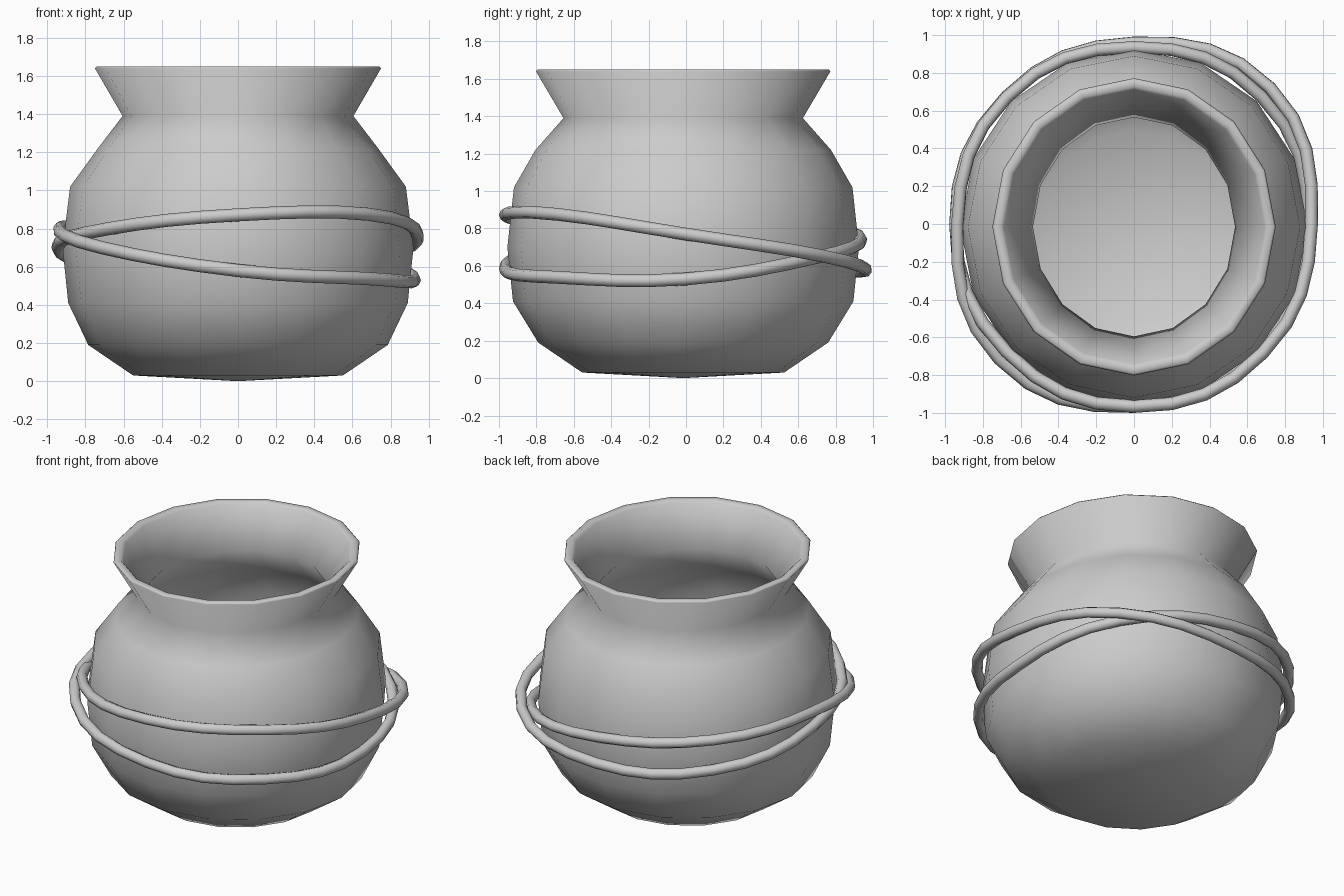
import bpy, bmesh
from math import sin, cos, pi, radians

if "Cube" in bpy.data.objects:
    bpy.data.objects.remove(bpy.data.objects["Cube"])

SIDES = 16

# Pot profile: (x radius, y radius, height), outside from base to rim, then inside down
PROFILE = [
    (0.55, 0.54, 0.03), (0.785, 0.775, 0.19), (0.89, 0.91, 0.41),
    (0.92, 0.94, 0.70), (0.88, 0.905, 1.02), (0.735, 0.79, 1.22),
    (0.605, 0.64, 1.39), (0.75, 0.787, 1.64), (0.74, 0.777, 1.65),
    (0.705, 0.742, 1.65), (0.69, 0.727, 1.635),
    (0.535, 0.58, 1.39), (0.68, 0.735, 1.19), (0.82, 0.845, 1.0),
    (0.86, 0.88, 0.70), (0.83, 0.85, 0.43), (0.74, 0.73, 0.23),
    (0.52, 0.51, 0.09),
]


def make_pot():
    bm = bmesh.new()
    rings = []
    for rx, ry, z in PROFILE:
        rings.append([bm.verts.new((rx * cos(2 * pi * i / SIDES),
                                    ry * sin(2 * pi * i / SIDES) - 0.015, z))
                      for i in range(SIDES)])
    for a, b in zip(rings, rings[1:]):
        for i in range(SIDES):
            j = (i + 1) % SIDES
            bm.faces.new((a[i], a[j], b[j], b[i]))
    # shallow cones close the underside and the inner floor
    for ring, z in ((rings[0], 0.0), (rings[-1], 0.06)):
        c = bm.verts.new((0, -0.015, z))
        for i in range(SIDES):
            bm.faces.new((c, ring[i], ring[(i + 1) % SIDES]))
    bmesh.ops.recalc_face_normals(bm, faces=bm.faces)
    for f in bm.faces:
        f.smooth = True
    me = bpy.data.meshes.new("pot")
    bm.to_mesh(me)
    bm.free()
    bpy.context.collection.objects.link(bpy.data.objects.new("pot", me))


def make_cord(name, pts):
    """Closed round cord through (radius, height) points at equal angles."""
    cu = bpy.data.curves.new(name, 'CURVE')
    cu.dimensions = '3D'
    cu.bevel_depth = 0.034
    cu.bevel_resolution = 2
    cu.resolution_u = 4
    sp = cu.splines.new('BEZIER')
    sp.bezier_points.add(len(pts) - 1)
    for i, (bp, (r, z)) in enumerate(zip(sp.bezier_points, pts)):
        a = radians(360 / len(pts) * i)
        bp.co = (r * cos(a), r * sin(a), z)
        bp.handle_left_type = bp.handle_right_type = 'AUTO'
    sp.use_cyclic_u = True
    sp.use_smooth = True
    bpy.context.collection.objects.link(bpy.data.objects.new(name, cu))


make_pot()
# Two tilted cords crossing at the back right and the front left
make_cord("upper_cord", [(0.94, 0.77), (1.02, 0.655), (0.96, 0.575), (0.955, 0.60),
                         (0.945, 0.705), (0.955, 0.80), (0.966, 0.872), (0.965, 0.875)])
make_cord("lower_cord", [(0.925, 0.53), (0.955, 0.64), (0.935, 0.74), (0.95, 0.80),
                         (0.935, 0.80), (1.01, 0.70), (0.966, 0.58), (0.955, 0.538)])
